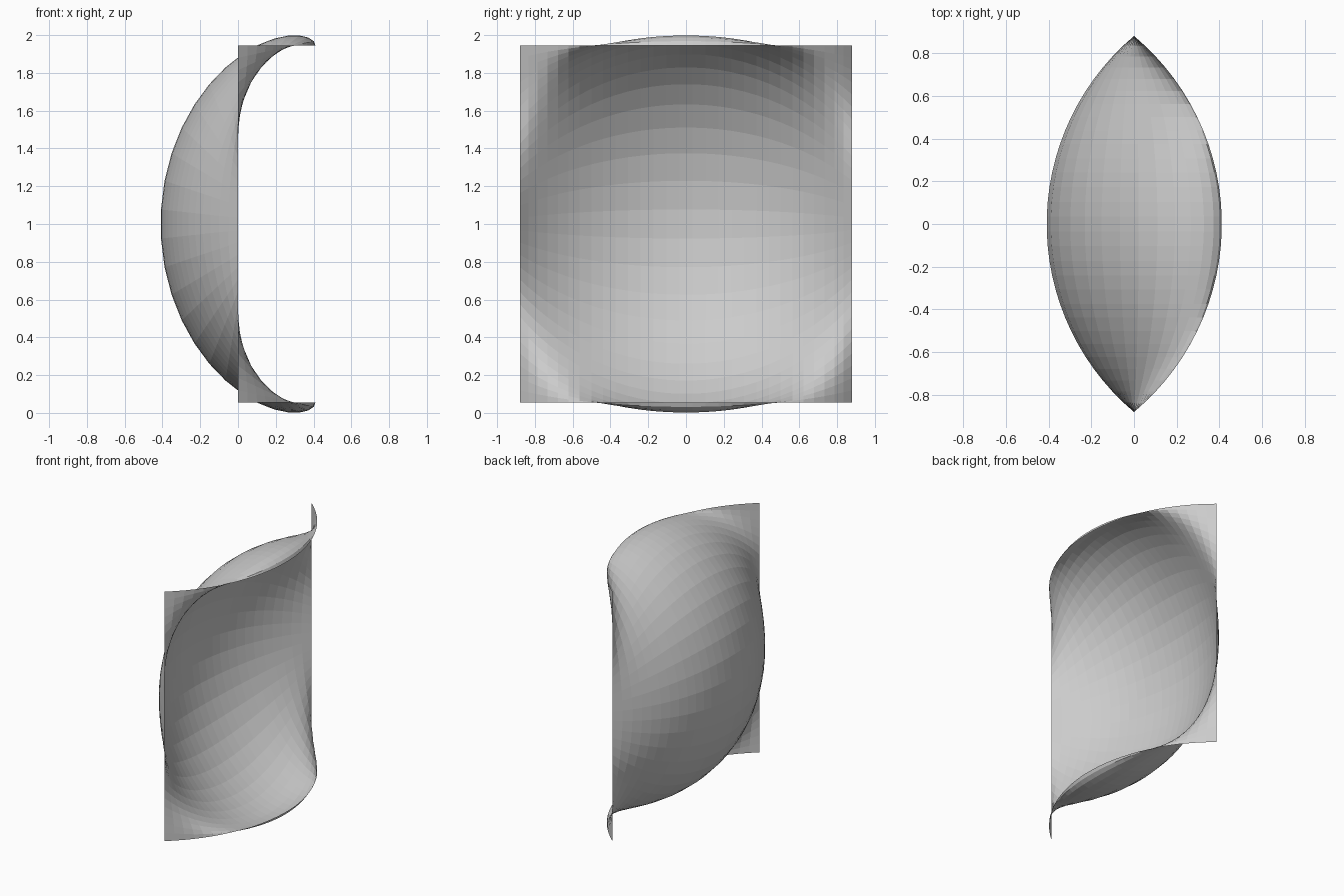
import bpy
import bmesh
from math import pi, sin, cos, asin

if "Cube" in bpy.data.objects:
    bpy.data.objects.remove(bpy.data.objects["Cube"])

HALF_W, HALF_H, SAG = 0.88, 0.945, 0.411   # half width, half height, depth of the arc
ROWS, COLS = 29, 29

# circular arc through both side edges
R = (HALF_W ** 2 + SAG ** 2) / (2 * SAG)
A = asin(HALF_W / R)
arc = []
for j in range(COLS + 1):
    ang = A * (2 * j / COLS - 1)
    arc.append((R * sin(ang), R * cos(ang) - (R - SAG)))

# twisted sheet: the arc slides down while making one full turn about its chord
bm = bmesh.new()
grid = []
for i in range(ROWS + 1):
    t = i / ROWS
    phi = 2 * pi * t
    z0 = 1 + HALF_H * (1 - 2 * t)
    grid.append([bm.verts.new((d * cos(phi), y, z0 + d * sin(phi))) for y, d in arc])
for a, b in zip(grid, grid[1:]):
    for j in range(COLS):
        bm.faces.new((a[j], b[j], b[j + 1], a[j + 1]))

mesh = bpy.data.meshes.new("twisted_sheet")
bm.to_mesh(mesh)
bm.free()
bpy.context.collection.objects.link(bpy.data.objects.new("twisted_sheet", mesh))
